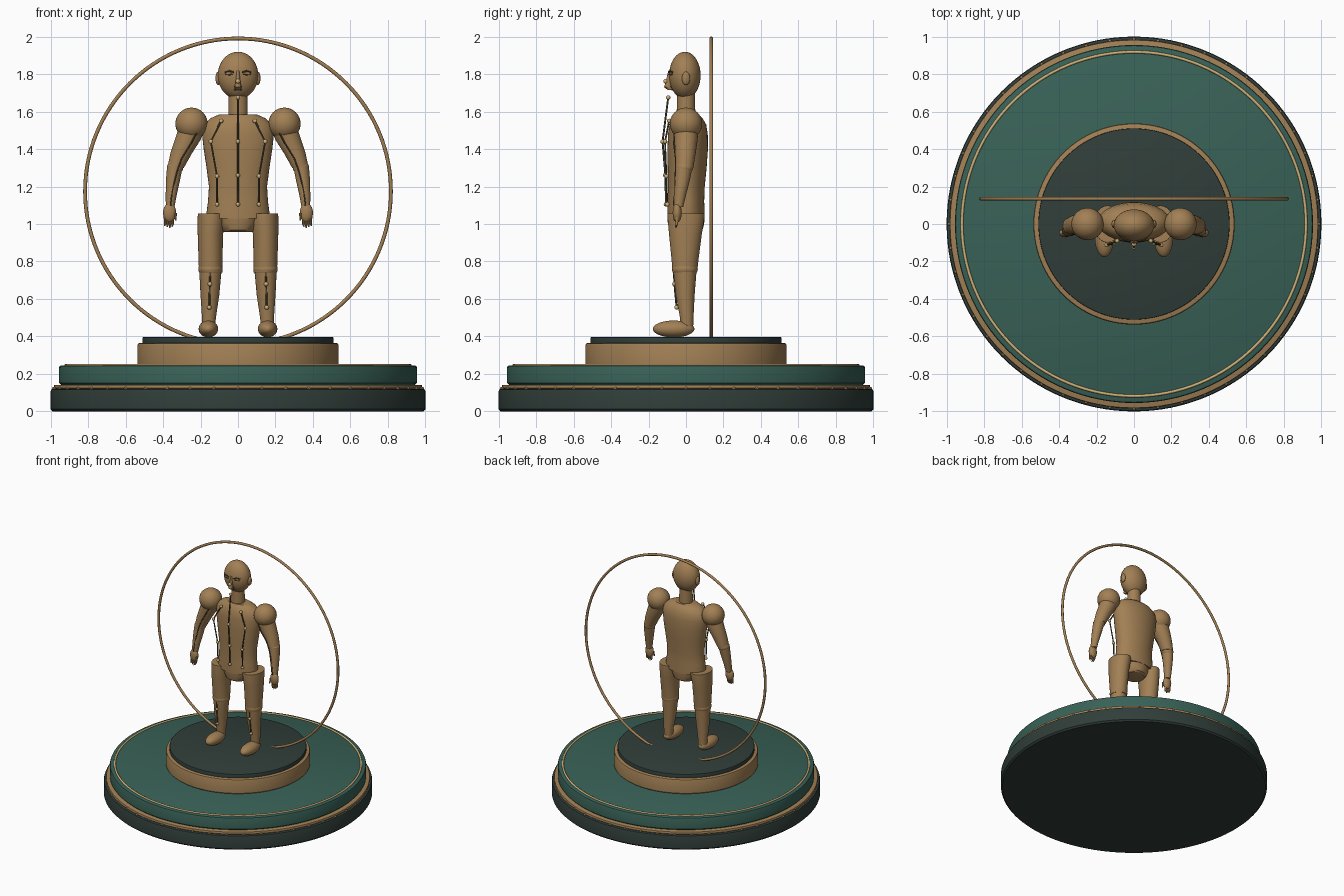
import bpy, bmesh, math
from mathutils import Vector

if "Cube" in bpy.data.objects:
    bpy.data.objects.remove(bpy.data.objects["Cube"])


def material(name, rgb):
    m = bpy.data.materials.new(name)
    m.diffuse_color = (*rgb, 1)
    m.use_nodes = True
    m.node_tree.nodes["Principled BSDF"].inputs["Base Color"].default_value = m.diffuse_color
    return m


BRONZE = material("bronze", (0.36, 0.215, 0.09))
GOLD = material("pale_gold", (0.62, 0.44, 0.19))
TEAL = material("verdigris", (0.04, 0.12, 0.095))
DARK = material("dark_stone", (0.03, 0.048, 0.042))
LINE = material("channel_dark", (0.08, 0.065, 0.035))


def finish(name, bm, mat, angle=35):
    bmesh.ops.recalc_face_normals(bm, faces=bm.faces)
    me = bpy.data.meshes.new(name)
    bm.to_mesh(me)
    bm.free()
    ob = bpy.data.objects.new(name, me)
    bpy.context.collection.objects.link(ob)
    me.materials.append(mat)
    bpy.ops.object.select_all(action='DESELECT')
    ob.select_set(True)
    bpy.context.view_layer.objects.active = ob
    bpy.ops.object.shade_smooth_by_angle(angle=math.radians(angle))
    return ob


def loft(name, sections, mat=BRONZE, n=40):
    """Stack of horizontal ellipses: (x, y, z, rx, ry), capped at both ends."""
    bm = bmesh.new()
    rings = []
    for x, y, z, rx, ry in sections:
        rings.append([bm.verts.new((x + rx * math.cos(2 * math.pi * i / n),
                                    y + ry * math.sin(2 * math.pi * i / n), z)) for i in range(n)])
    for a, b in zip(rings, rings[1:]):
        for i in range(n):
            j = (i + 1) % n
            bm.faces.new((a[i], a[j], b[j], b[i]))
    bm.faces.new(rings[0])
    bm.faces.new(rings[-1])
    return finish(name, bm, mat)


def disc(name, r, z0, z1, mat, bevel):
    s = [(r - bevel, z0), (r, z0 + bevel), (r, z1 - bevel), (r - bevel * 0.3, z1 - bevel * 0.3), (r - bevel, z1)]
    return loft(name, [(0, 0, z, q, q) for q, z in s], mat, 128)


def ball(name, c, r, mat=BRONZE, u=32, v=20):
    bm = bmesh.new()
    bmesh.ops.create_uvsphere(bm, u_segments=u, v_segments=v, radius=1)
    bmesh.ops.scale(bm, vec=r, verts=bm.verts)
    bmesh.ops.translate(bm, vec=c, verts=bm.verts)
    return finish(name, bm, mat)


def torus(name, R, r, loc, mat, rot=(0, 0, 0)):
    bpy.ops.mesh.primitive_torus_add(major_radius=R, minor_radius=r, major_segments=128,
                                     minor_segments=12, location=loc, rotation=rot)
    ob = bpy.context.object
    ob.name = name
    ob.data.materials.append(mat)
    bpy.ops.object.shade_smooth()


def tube(name, pts, r, mat):
    cu = bpy.data.curves.new(name, 'CURVE')
    cu.dimensions = '3D'
    cu.bevel_depth = r
    cu.bevel_resolution = 2
    cu.use_fill_caps = True
    sp = cu.splines.new('POLY')
    sp.points.add(len(pts) - 1)
    for p, c in zip(sp.points, pts):
        p.co = (*c, 1)
    cu.materials.append(mat)
    bpy.context.collection.objects.link(bpy.data.objects.new(name, cu))


def channel(name, pts):
    """Thin line with pale beads at its points."""
    tube(name, pts, 0.005, LINE)
    for p in pts:
        ball(name + "_bead", p, (0.012,) * 3, GOLD, 12, 8)


# stepped round base
disc("plinth_bottom", 1.0, 0, 0.12, DARK, 0.012)
disc("plinth_bronze_band", 0.983, 0.118, 0.142, BRONZE, 0.006)
disc("plinth_teal", 0.955, 0.14, 0.245, TEAL, 0.012)
torus("plinth_inlay_ring", 0.918, 0.008, (0, 0, 0.246), GOLD)
disc("pedestal_bronze", 0.537, 0.24, 0.365, BRONZE, 0.012)
disc("pedestal_top", 0.51, 0.36, 0.396, DARK, 0.004)
for i in range(48):
    a = 2 * math.pi * i / 48
    ball("rim_stud", (0.985 * math.cos(a), 0.985 * math.sin(a), 0.122), (0.009,) * 3, BRONZE, 8, 6)

# hoop standing behind the figure
torus("back_hoop", 0.816, 0.01, (0, 0.135, 1.174), BRONZE, (math.pi / 2, 0, 0))

# torso, pelvis, neck, head
loft("torso", [(0, 0, 1.03, .165, .10), (0, 0, 1.06, .168, .10), (0, 0, 1.12, .160, .097),
               (0, .002, 1.2, .155, .098), (0, .006, 1.3, .168, .104), (0, .009, 1.4, .183, .108),
               (0, .01, 1.48, .192, .106), (0, .01, 1.53, .182, .098), (0, .008, 1.565, .145, .08),
               (0, .005, 1.585, .10, .06)])
loft("pelvis", [(0, 0, .958, .08, .075), (0, 0, .967, .09, .088), (0, 0, 1.0, .107, .097), (0, 0, 1.06, .125, .10)])
loft("neck", [(0, 0, 1.56, .052, .05), (0, 0, 1.72, .05, .048)])
ball("head", (0, -.006, 1.793), (.108, .084, .126))

# face
loft("nose", [(0, -.085, 1.715, .012, .012), (0, -.095, 1.73, .018, .022), (0, -.092, 1.755, .013, .017),
              (0, -.082, 1.82, .007, .012)], n=16)
ball("nose_tip", (0, -.108, 1.762), (.013,) * 3, GOLD, 12, 8)
for s in (-1, 1):
    ball("ear", (s * .106, 0, 1.777), (.014, .022, .036), BRONZE, 16, 12)
    ball("eye", (s * .047, -.078, 1.803), (.022, .01, .008), BRONZE, 16, 10)
    tube("eyelid", [(s * .022, -.09, 1.81), (s * .045, -.087, 1.817), (s * .07, -.071, 1.81)], .004, LINE)
    tube("lower_lid", [(s * .027, -.09, 1.798), (s * .047, -.087, 1.796), (s * .066, -.072, 1.799)], .003, LINE)
tube("mouth", [(-.03, -.072, 1.738), (0, -.083, 1.73), (.03, -.072, 1.738)], .004, LINE)
tube("lower_lip", [(-.02, -.07, 1.718), (0, -.074, 1.715), (.02, -.07, 1.718)], .004, LINE)

# arms and legs, mirrored
for s in (-1, 1):
    ball("shoulder", (s * .248, 0, 1.535), (.086,) * 3)
    loft("upper_arm", [(s * .25, 0, 1.5, .07, .065), (s * .268, 0, 1.45, .069, .062),
                       (s * .302, -.003, 1.38, .058, .055), (s * .333, -.008, 1.3, .044, .047)], n=28)
    ball("elbow", (s * .336, -.009, 1.3), (.044, .046, .036), BRONZE, 24, 14)
    loft("forearm", [(s * .336, -.01, 1.31, .042, .045), (s * .346, -.018, 1.24, .038, .040),
                     (s * .357, -.032, 1.15, .029, .031), (s * .362, -.04, 1.09, .023, .025)], n=28)
    ball("hand", (s * .365, -.047, 1.06), (.035, .024, .052), BRONZE, 20, 14)
    for k in range(4):
        x = s * (.349 + .013 * k)
        loft("finger", [(x + s * .003, -.055, .978 + .006 * abs(k - 1), .003, .003),
                        (x, -.05, 1.0, .007, .008), (x, -.047, 1.05, .009, .01)], n=10)
    loft("thumb", [(s * .332, -.062, 1.02, .004, .004), (s * .335, -.055, 1.06, .009, .009)], n=10)
    tube("arm_channel", [(s * .215, -.06, 1.5), (s * .25, -.065, 1.43), (s * .3, -.055, 1.35),
                         (s * .325, -.056, 1.28), (s * .35, -.058, 1.18), (s * .36, -.067, 1.1)], .004, LINE)
    loft("thigh", [(s * .146, -.006, .74, .062, .065), (s * .147, -.005, .82, .064, .073),
                   (s * .147, -.003, .95, .068, .088), (s * .141, 0, 1.04, .074, .099),
                   (s * .141, 0, 1.055, .073, .098)])
    ball("knee", (s * .147, -.006, .76), (.065, .069, .048), BRONZE, 32, 16)
    loft("shin", [(s * .156, .004, .44, .034, .034), (s * .155, .004, .5, .037, .036),
                  (s * .15, -.004, .62, .05, .05), (s * .147, -.006, .76, .06, .063)])
    ball("foot", (s * .158, -.066, .44), (.052, .111, .045))
    channel("leg_channel", [(s * .145, -.068, .84), (s * .15, -.062, .68), (s * .153, -.05, .555)])
    channel("side_channel", [(s * .09, -.09, 1.55), (s * .145, -.112, 1.44), (s * .112, -.105, 1.255),
                             (s * .112, -.1, 1.105)])
channel("centre_channel", [(0, -.095, 1.675), (0, -.125, 1.44), (0, -.11, 1.26), (0, -.107, 1.105)])
